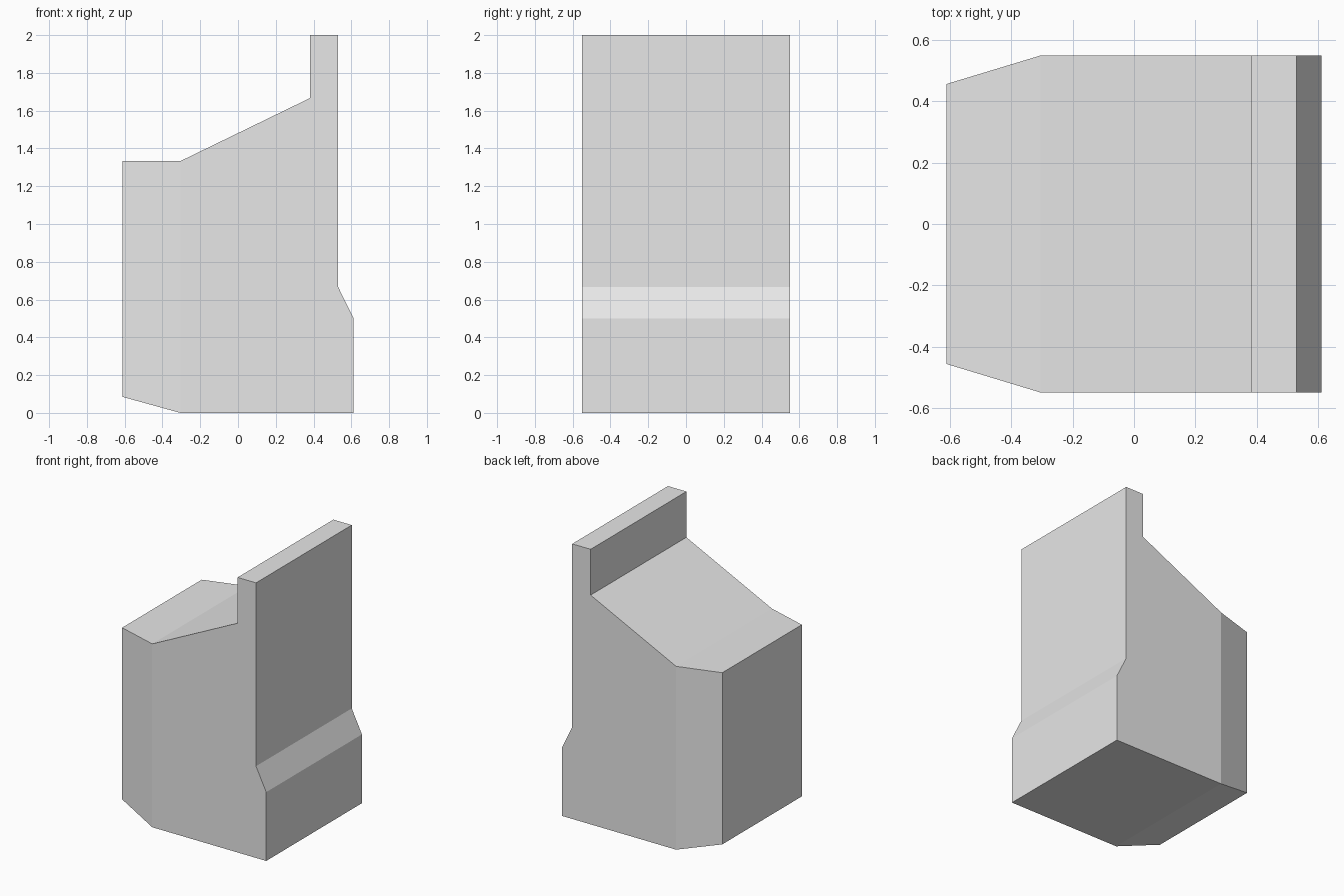
import bpy
import bmesh
from mathutils import Vector

cube = bpy.data.objects.get("Cube")
if cube:
    bpy.data.objects.remove(cube, do_unlink=True)

HALF_WIDTH = 0.55
NOSE_HALF_WIDTH = 0.457
NOSE_X = -0.612
NOSE_BOTTOM = 0.085

# Plain grey
grey = bpy.data.materials.new("plain_grey")
grey.use_nodes = True
grey.diffuse_color = (0.8, 0.8, 0.8, 1)
bsdf = next(n for n in grey.node_tree.nodes if n.type == 'BSDF_PRINCIPLED')
bsdf.inputs["Base Color"].default_value = (0.8, 0.8, 0.8, 1)

# Side profile of the main block: foot, upright panel and sloping top (x, z)
profile = [(-0.305, 0), (0.612, 0), (0.612, 0.5), (0.53, 0.667),
           (0.53, 2), (0.382, 2), (0.382, 1.667), (-0.305, 1.333)]

bm = bmesh.new()
side = bm.faces.new([bm.verts.new((x, -HALF_WIDTH, z)) for x, z in profile])
extruded = bmesh.ops.extrude_face_region(bm, geom=[side], use_keep_orig=True)
bmesh.ops.translate(bm, vec=(0, 2 * HALF_WIDTH, 0),
                    verts=[g for g in extruded["geom"] if isinstance(g, bmesh.types.BMVert)])

# Tapered nose drawn out of the low end
end = min(bm.faces, key=lambda f: f.calc_center_median().x)
nose = bmesh.ops.extrude_discrete_faces(bm, faces=[end])["faces"][0]
for v in nose.verts:
    y = NOSE_HALF_WIDTH if v.co.y > 0 else -NOSE_HALF_WIDTH
    v.co = Vector((NOSE_X, y, max(v.co.z, NOSE_BOTTOM)))

bmesh.ops.remove_doubles(bm, verts=bm.verts[:], dist=0.0001)
bmesh.ops.recalc_face_normals(bm, faces=bm.faces[:])

mesh = bpy.data.meshes.new("stepped_block")
bm.to_mesh(mesh)
bm.free()
mesh.materials.append(grey)
block = bpy.data.objects.new("stepped_block", mesh)
bpy.context.collection.objects.link(block)
